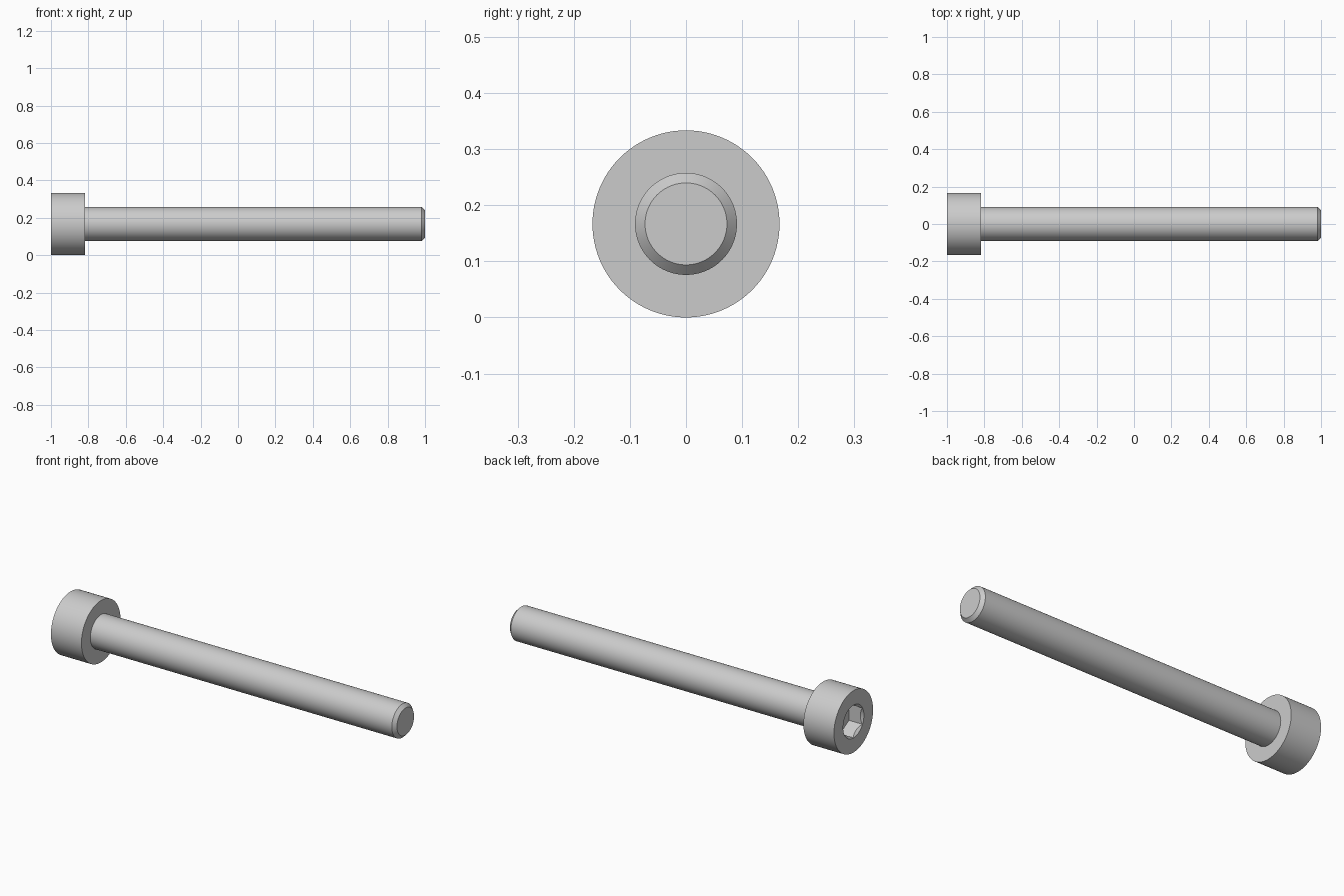
import bpy, bmesh
from math import sin, cos, pi, radians

cube = bpy.data.objects.get("Cube")
if cube:
    bpy.data.objects.remove(cube, do_unlink=True)

AXIS_Z = 0.1667      # height of the bolt axis
HEAD_END = -0.818    # where the head meets the shank
SIDES = 96

steel = bpy.data.materials.new("grey steel")
steel.use_nodes = True
colour = (0.6, 0.6, 0.6, 1)
steel.diffuse_color = colour
steel.node_tree.nodes["Principled BSDF"].inputs["Base Color"].default_value = colour


def turned(name, profile, sides=SIDES):
    """Closed solid turned round the x axis from (x, radius) points."""
    bm = bmesh.new()
    rings = []
    for x, r in profile:
        rings.append([bm.verts.new((x, r * sin(2 * pi * i / sides),
                                    AXIS_Z + r * cos(2 * pi * i / sides)))
                      for i in range(sides)])
    for a, b in zip(rings, rings[1:]):
        for i in range(sides):
            j = (i + 1) % sides
            bm.faces.new((a[i], a[j], b[j], b[i]))
    bm.faces.new(rings[0])
    bm.faces.new(rings[-1])
    bmesh.ops.recalc_face_normals(bm, faces=bm.faces)
    mesh = bpy.data.meshes.new(name)
    bm.to_mesh(mesh)
    bm.free()
    mesh.materials.append(steel)
    obj = bpy.data.objects.new(name, mesh)
    bpy.context.collection.objects.link(obj)
    return obj


def activate(obj):
    bpy.ops.object.select_all(action="DESELECT")
    obj.select_set(True)
    bpy.context.view_layer.objects.active = obj


# Head, and shank with a chamfered tip
head = turned("head", [(-1, AXIS_Z), (HEAD_END, AXIS_Z)])
shank = turned("shank", [(HEAD_END - 0.02, 0.0909), (0.982, 0.0909), (1, 0.073)])

# Hexagonal socket with a countersunk rim
hexagon = turned("socket_cutter", [(-1.02, 0.0875), (-0.92, 0.0875)], 6)
countersink = turned("countersink_cutter", [(-1.02, 0.1085), (-0.95, 0.0385)])
for cutter in (hexagon, countersink):
    cutter.hide_render = True
    activate(head)
    cut = head.modifiers.new("cut", "BOOLEAN")
    cut.operation = "DIFFERENCE"
    cut.solver = "EXACT"
    cut.object = cutter
    bpy.ops.object.modifier_apply(modifier=cut.name)
    bpy.data.objects.remove(cutter, do_unlink=True)

for obj in (head, shank):
    activate(obj)
    bpy.ops.object.shade_smooth_by_angle(angle=radians(30))
